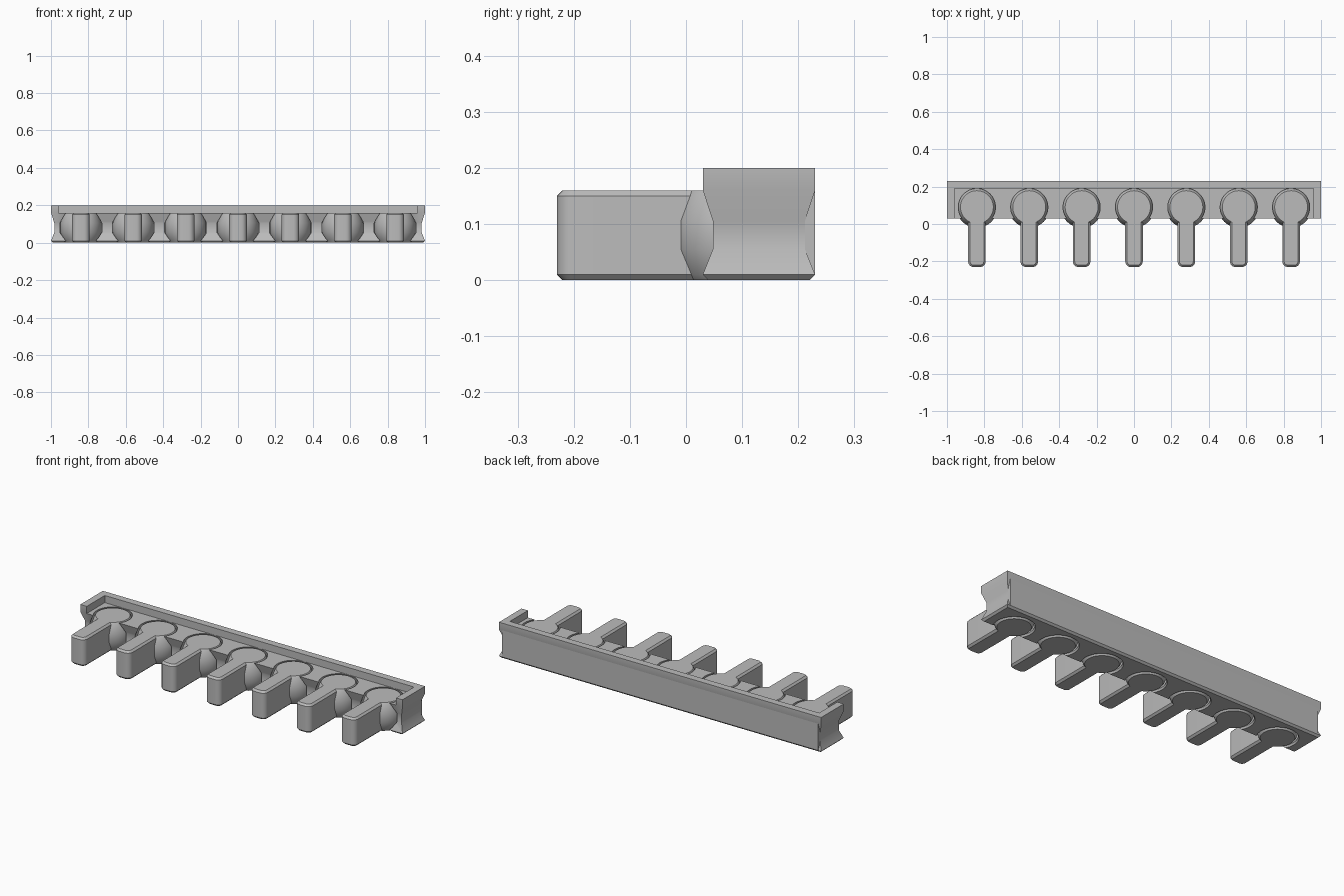
import bpy
import bmesh
from math import cos, sin, pi, radians

if "Cube" in bpy.data.objects:
    bpy.data.objects.remove(bpy.data.objects["Cube"], do_unlink=True)

PITCH, COUNT = 0.28, 7
SOCKET_Y = 0.09

grey = bpy.data.materials.new("plain_grey")
grey.use_nodes = True
colour = (0.5, 0.5, 0.5, 1)
grey.diffuse_color = colour
grey.node_tree.nodes["Principled BSDF"].inputs["Base Color"].default_value = colour


def loft(bm, rings):
    """Skin a stack of equal-length closed rings and cap both ends."""
    loops = [[bm.verts.new(p) for p in ring] for ring in rings]
    n = len(loops[0])
    for low, high in zip(loops, loops[1:]):
        for i in range(n):
            j = (i + 1) % n
            bm.faces.new((low[i], low[j], high[j], high[i]))
    bm.faces.new(loops[0][::-1])
    bm.faces.new(loops[-1])


def rectangle(x, y0, y1, z, inset=0):
    x, y0, y1 = x - inset, y0 + inset, y1 - inset
    return [(-x, y0, z), (x, y0, z), (x, y1, z), (-x, y1, z)]


def circle(x, radius, z, segments=48):
    return [(x + radius * cos(2 * pi * i / segments),
             SOCKET_Y + radius * sin(2 * pi * i / segments), z)
            for i in range(segments)]


def arm_outline(x, z, inset):
    """Rounded-tip arm outline, counter-clockwise from the back."""
    half, tip, corner = 0.047, -0.23, 0.03
    r = corner - inset
    pts = [(x + half - inset, SOCKET_Y, z), (x - half + inset, SOCKET_Y, z)]
    for side, start in ((-1, pi), (1, 1.5 * pi)):
        for k in range(7):
            a = start + k * pi / 12
            pts.append((x + side * (half - corner) + r * cos(a),
                        tip + corner + r * sin(a), z))
    return pts


def make_object(name, bm):
    bmesh.ops.recalc_face_normals(bm, faces=bm.faces)
    mesh = bpy.data.meshes.new(name)
    bm.to_mesh(mesh)
    bm.free()
    mesh.materials.append(grey)
    ob = bpy.data.objects.new(name, mesh)
    bpy.context.collection.objects.link(ob)
    return ob


def select_only(ob):
    bpy.ops.object.select_all(action='DESELECT')
    ob.select_set(True)
    bpy.context.view_layer.objects.active = ob


def smooth(ob):
    select_only(ob)
    bpy.ops.object.shade_smooth_by_angle(angle=radians(30))


def cut(ob, cutter):
    cutter.hide_render = True
    mod = ob.modifiers.new("cut", 'BOOLEAN')
    mod.operation, mod.solver, mod.object = 'DIFFERENCE', 'EXACT', cutter
    select_only(ob)
    bpy.ops.object.modifier_apply(modifier=mod.name)
    bpy.data.objects.remove(cutter, do_unlink=True)


centres = [(i - (COUNT - 1) / 2) * PITCH for i in range(COUNT)]

# Holder strip with a waisted outline
bm = bmesh.new()
waist = [(0, 0.01), (0.01, 0), (0.055, 0.018), (0.105, 0.018), (0.16, 0), (0.2, 0)]
loft(bm, [rectangle(1, 0.03, 0.23, z, inset) for z, inset in waist])
strip = make_object("holder_strip", bm)

# Lowered tray floor, leaving a rim at the back and ends
bm = bmesh.new()
loft(bm, [rectangle(0.96, -0.1, 0.19, z) for z in (0.16, 0.3)])
cut(strip, make_object("tray_cutter", bm))

# Barrel-shaped sockets
bm = bmesh.new()
socket = [(-0.01, 0.11), (0.01, 0.1), (0.055, 0.12), (0.105, 0.12),
          (0.16, 0.0995), (0.18, 0.0995)]
for x in centres:
    loft(bm, [circle(x, r, z) for z, r in socket])
cut(strip, make_object("socket_cutter", bm))
smooth(strip)

# Flat plate filling the waist along the back
bm = bmesh.new()
loft(bm, [rectangle(0.982, 0.211, 0.23, z) for z in (0.01, 0.16)])
make_object("back_plate", bm)

# Loose keys: barrel joint and arm
barrel = [(0, 0.085), (0.01, 0.093), (0.055, 0.11), (0.105, 0.11),
          (0.15, 0.095), (0.16, 0.088)]
arm = [(0, 0.01), (0.01, 0), (0.15, 0), (0.16, 0.01)]
for number, x in enumerate(centres, 1):
    bm = bmesh.new()
    loft(bm, [circle(x, r, z) for z, r in barrel])
    smooth(make_object(f"joint_barrel_{number}", bm))
    bm = bmesh.new()
    loft(bm, [arm_outline(x, z, inset) for z, inset in arm])
    smooth(make_object(f"joint_arm_{number}", bm))
